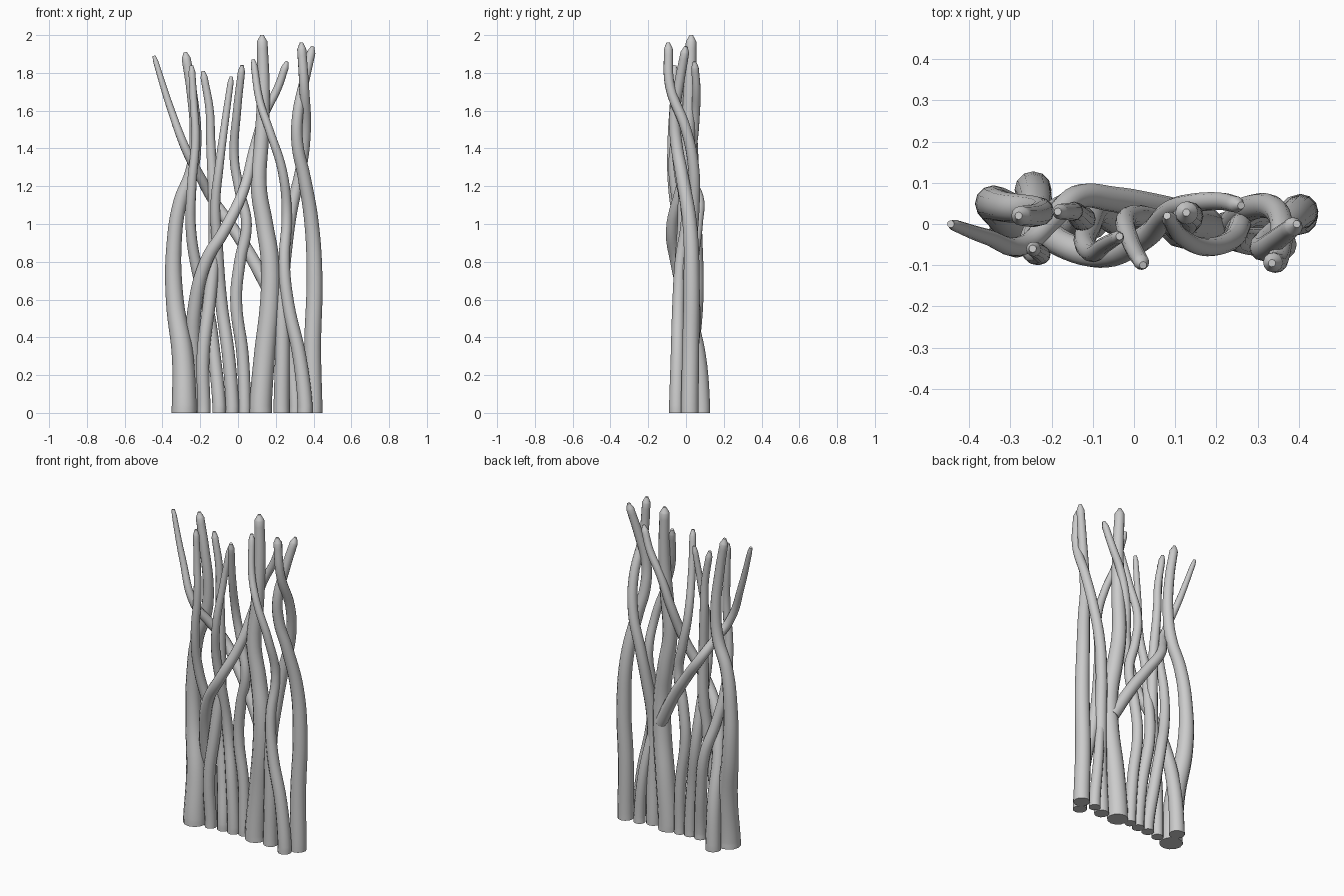
import bpy
from mathutils import Vector


def stem(name, r_base, r_mid, r_top, pts, tip=True):
    """Tapering round branch through (x, y, z) points; r_mid applies at z = 0.75."""
    z_top = pts[-1][2]

    def radius(z):
        if z < 0.75:
            return r_base + (r_mid - r_base) * z / 0.75
        return r_mid + (r_top - r_mid) * (z - 0.75) / (z_top - 0.75)

    path = [Vector(p) for p in pts]
    if path[0].z == 0:
        path.insert(1, path[0] + Vector((0, 0, 0.04)))  # vertical foot, flat on the floor
    rad = [radius(p.z) for p in path]
    if tip:                                             # blunt conical tip
        end = (path[-1] - path[-2]).normalized()
        apex = path[-1].copy()
        path[-1] = apex - end * 0.035
        path.append(apex)
        rad.append(0.009)

    cu = bpy.data.curves.new(name, 'CURVE')
    cu.dimensions = '3D'
    cu.bevel_depth = 1.0
    cu.bevel_resolution = 4
    cu.resolution_u = 6
    cu.use_fill_caps = True
    sp = cu.splines.new('BEZIER')
    sp.bezier_points.add(len(path) - 1)
    for bp, p, r in zip(sp.bezier_points, path, rad):
        bp.co = p
        bp.radius = r
        bp.handle_left_type = bp.handle_right_type = 'AUTO'
    sp.use_smooth = True
    ob = bpy.data.objects.new(name, cu)
    bpy.context.collection.objects.link(ob)


# Left group
stem("left_trunk", .067, .042, .024, [
    (-.285, -.015, 0), (-.293, .01, .3), (-.335, .045, .6), (-.338, .048, .9),
    (-.305, .04, 1.12), (-.245, .035, 1.28), (-.225, .03, 1.45), (-.245, .02, 1.7), (-.28, .02, 1.91)])
stem("rising_diagonal_branch", .045, .034, .02, [
    (-.245, .083, 0), (-.24, .065, .3), (-.23, .01, .55), (-.17, -.05, .8), (-.07, -.075, .97),
    (.03, -.03, 1.18), (.085, .03, 1.4), (.14, .05, 1.58), (.21, .055, 1.72), (.26, .045, 1.86)])
stem("left_inner_stem", .036, .03, .018, [
    (-.1, 0, 0), (-.125, .03, .3), (-.16, .045, .55), (-.215, .01, .75), (-.25, -.035, .98),
    (-.245, -.07, 1.2), (-.225, -.075, 1.45), (-.235, -.065, 1.65), (-.246, -.06, 1.84)])
stem("left_middle_stem", .034, .034, .019, [
    (-.18, -.01, 0), (-.185, -.02, .3), (-.15, -.01, .6), (-.125, .01, .9),
    (-.13, .015, 1.15), (-.145, .03, 1.45), (-.15, .03, 1.6), (-.185, .03, 1.81)])

# Middle group
stem("middle_left_stem", .036, .031, .016, [
    (-.03, .0, 0), (-.05, .01, .3), (-.09, .03, .6), (-.11, -.01, .9),
    (-.12, -.045, 1.1), (-.1, -.07, 1.3), (-.07, -.05, 1.53), (-.035, -.03, 1.78)])
stem("middle_stem", .033, .031, .019, [
    (.035, .01, 0), (.025, .02, .3), (-.01, .02, .6), (.01, .015, .8), (.045, .01, 1.0),
    (.01, .02, 1.17), (-.02, .01, 1.35), (-.005, -.05, 1.6), (.022, -.1, 1.84)])
stem("centre_trunk", .06, .05, .028, [
    (.12, .0, 0), (.14, .0, .3), (.17, -.01, .6), (.17, -.01, .8), (.14, 0, 1.0),
    (.11, 0, 1.2), (.125, .01, 1.45), (.135, .02, 1.7), (.127, .028, 2.0)])
stem("falling_diagonal_branch", .038, .036, .014, [
    (.165, .01, .65), (.05, .04, .86),
    (-.05, .06, 1.01), (-.14, .065, 1.14), (-.2, .01, 1.25), (-.265, -.05, 1.37),
    (-.36, -.03, 1.62), (-.445, 0, 1.89)])

# Right group
stem("right_inner_stem", .042, .034, .024, [
    (.23, -.01, 0), (.235, -.015, .35), (.235, -.01, .65), (.255, .02, .88), (.285, .04, 1.08),
    (.335, .04, 1.3), (.358, .0, 1.5), (.35, -.085, 1.73), (.335, -.095, 1.96)])
stem("right_side_shoot", .034, .022, .02, [
    (.305, .02, 0), (.28, .02, .3), (.236, -.012, .58)], tip=False)
stem("right_crossing_stem", .04, .03, .018, [
    (.355, -.05, 0), (.325, -.045, .3), (.265, -.04, .58), (.245, -.03, .8), (.258, 0, 1.05),
    (.235, -.04, 1.28), (.165, -.055, 1.5), (.115, -.03, 1.65), (.08, .02, 1.87)])
stem("right_trunk", .047, .042, .023, [
    (.4, .02, 0), (.395, .025, .35), (.405, .03, .7), (.39, .02, 1.0), (.35, -.02, 1.25),
    (.315, -.05, 1.42), (.315, -.06, 1.57), (.35, -.035, 1.75), (.395, .0, 1.94)])
